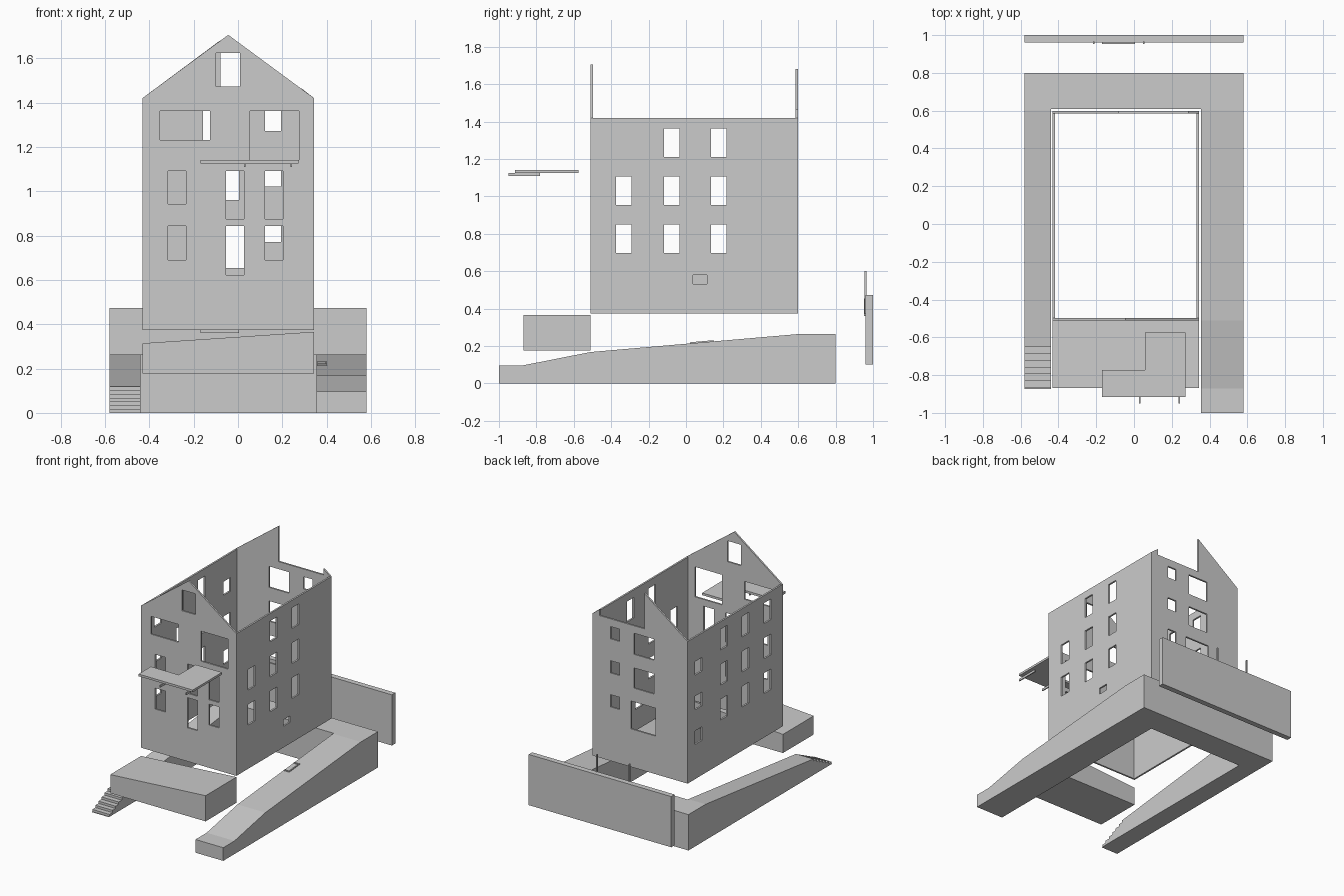
import bpy, bmesh
from math import radians

if "Cube" in bpy.data.objects:
    bpy.data.objects.remove(bpy.data.objects["Cube"])

ROT = {'xy': (0, 0, 0), 'xz': (radians(90), 0, 0), 'yz': (radians(90), 0, radians(90))}
AXIS = {'xy': 2, 'xz': 1, 'yz': 0}


def bake(obj):
    """Evaluated mesh of an object in world space."""
    dg = bpy.context.evaluated_depsgraph_get()
    mesh = bpy.data.meshes.new_from_object(obj.evaluated_get(dg))
    mesh.transform(obj.matrix_world)
    return mesh


def panel(name, outline, plane, a, b, holes=()):
    """Outline with rectangular holes in a plane, extruded from a to b."""
    cu = bpy.data.curves.new(name, 'CURVE')
    cu.dimensions, cu.fill_mode, cu.extrude = '2D', 'BOTH', (b - a) / 2
    rects = [[(u0, v0), (u1, v0), (u1, v1), (u0, v1)] for u0, u1, v0, v1 in holes]
    for pts in [outline] + rects:
        s = cu.splines.new('POLY')
        s.points.add(len(pts) - 1)
        for p, (u, v) in zip(s.points, pts):
            p.co = (u, v, 0, 1)
        s.use_cyclic_u = True
    tmp = bpy.data.objects.new(name + "_curve", cu)
    bpy.context.collection.objects.link(tmp)
    tmp.rotation_euler = ROT[plane]
    tmp.location[AXIS[plane]] = (a + b) / 2
    bpy.context.view_layer.update()
    mesh = bake(tmp)
    bpy.data.objects.remove(tmp)
    bm = bmesh.new()
    bm.from_mesh(mesh)
    bmesh.ops.remove_doubles(bm, verts=bm.verts, dist=1e-5)
    bmesh.ops.recalc_face_normals(bm, faces=bm.faces)
    for f in bm.faces:
        f.smooth = False
    bm.to_mesh(mesh)
    bm.free()
    obj = bpy.data.objects.new(name, mesh)
    bpy.context.collection.objects.link(obj)
    return obj


def box(name, x0, x1, y0, y1, z0, z1):
    return panel(name, [(x0, y0), (x1, y0), (x1, y1), (x0, y1)], 'xy', z0, z1)


# House shell dimensions
X0, X1, Y0, Y1, T = -0.432, 0.344, -0.51, 0.598, 0.013
ZB, ZE, ZR, XR = 0.375, 1.42, 1.706, -0.044

# Front gable wall
front_holes = [(-0.10, 0.01, 1.472, 1.625),
               (-0.353, -0.127, 1.232, 1.363), (0.054, 0.276, 1.142, 1.363),
               (-0.317, -0.235, 0.943, 1.092), (-0.054, 0.027, 0.876, 1.092),
               (0.122, 0.204, 0.876, 1.092),
               (-0.317, -0.235, 0.69, 0.844), (-0.054, 0.027, 0.623, 0.844),
               (0.122, 0.204, 0.69, 0.844)]
panel("front_wall", [(X0, ZB), (X1, ZB), (X1, ZE), (XR, ZR), (X0, ZE)],
      'xz', Y0, Y0 + T, front_holes)

# Back gable wall with the dormer gap
back_holes = [(0.122, 0.195, z, z + 0.09) for z in (1.273, 1.022, 0.772)]
back_holes += [(-0.158, 0.005, 1.21, 1.365), (-0.158, 0.005, 0.961, 1.11),
               (-0.17, 0.03, 0.655, 0.86)]
panel("back_wall", [(X0, ZB), (X1, ZB), (X1, ZE), (0.286, 1.465), (0.286, ZE),
                    (-0.079, ZE), (-0.079, 1.682), (X0, ZE)],
      'xz', Y1 - T, Y1, back_holes)

# Side walls
cols, rows = (-0.374, -0.117, 0.134), (1.212, 0.954, 0.697)
grid = [(y, y + 0.082, z, z + 0.152) for y in cols for z in rows]
side = [(Y0 + T, ZB), (Y1 - T, ZB), (Y1 - T, ZE), (Y0 + T, ZE)]
panel("right_wall", side, 'yz', X1 - T, X1, grid[1:] + [(0.037, 0.112, 0.531, 0.579)])
panel("left_wall", side, 'yz', X0, X0 + T,
      grid + [(0.43, 0.51, z, z + 0.10) for z in (1.14, 0.885, 0.63)])

# Sloping ground ring with steps on the left
HX0, HX1, HY0, HY1, HB = -0.44, 0.354, -0.873, 0.608, 0.264
ground = panel("ground", [(-1, 0), (0.8, 0), (0.8, HB), (0.6, HB), (-0.51, 0.168),
                          (-0.87, 0.097), (-1, 0.097)], 'yz', HX1, 0.58)
stairs = [(HY0, 0)]
for i in range(7):
    y, z = -0.865 + i * 0.0355, (i + 1) * 0.017
    stairs += [(y, stairs[-1][1]), (y, z)]
stairs += [(0.6, HB), (0.8, HB), (0.8, 0)]
pieces = [panel("left_ground", stairs, 'yz', -0.58, HX0),
          box("back_ground", HX0, HX1, HY1, 0.8, 0, HB),
          panel("front_ground", [(-0.58, 0), (HX1, 0), (HX1, 0.09), (-0.58, 0.002)],
                'xz', -1, HY0)]
for p in pieces:
    mod = ground.modifiers.new("join", 'BOOLEAN')
    mod.operation, mod.solver, mod.object = 'UNION', 'EXACT', p
bpy.context.view_layer.update()
ground.data = bake(ground)
ground.modifiers.clear()
for p in pieces:
    bpy.data.objects.remove(p)

# Terrace block with a tilted top
panel("terrace_block", [(X0, 0.177), (X1, 0.177), (X1, 0.366), (X0, 0.314)],
      'xz', -0.868, Y0)

# Balcony slab and its beams
panel("balcony", [(-0.169, -0.915), (0.272, -0.915), (0.272, -0.575), (0.058, -0.575),
                  (0.058, -0.772), (-0.169, -0.772)], 'xy', 1.126, 1.142)
for x in (0.03, 0.24):
    box("balcony_beam", x - 0.004, x + 0.004, -0.95, -0.78, 1.11, 1.126)

# Light well curb beside the right wall
curb = panel("light_well", [(0.357, 0.022), (0.402, 0.022), (0.402, 0.146), (0.357, 0.146),
                            (0.357, 0.137), (0.393, 0.137), (0.393, 0.031), (0.357, 0.031)],
             'xy', 0.205, 0.22)
for v in curb.data.vertices:
    v.co.z += (v.co.y - 0.022) * 0.09

# Rear retaining wall with posts and a plate
box("retaining_wall", -0.58, 0.58, 0.96, 1.0, 0.1, 0.473)
for x in (-0.212, 0.052):
    box("wall_post", x - 0.004, x + 0.004, 0.954, 0.966, 0.37, 0.6)
box("wall_plate", -0.17, 0.005, 0.953, 0.96, 0.36, 0.455)
